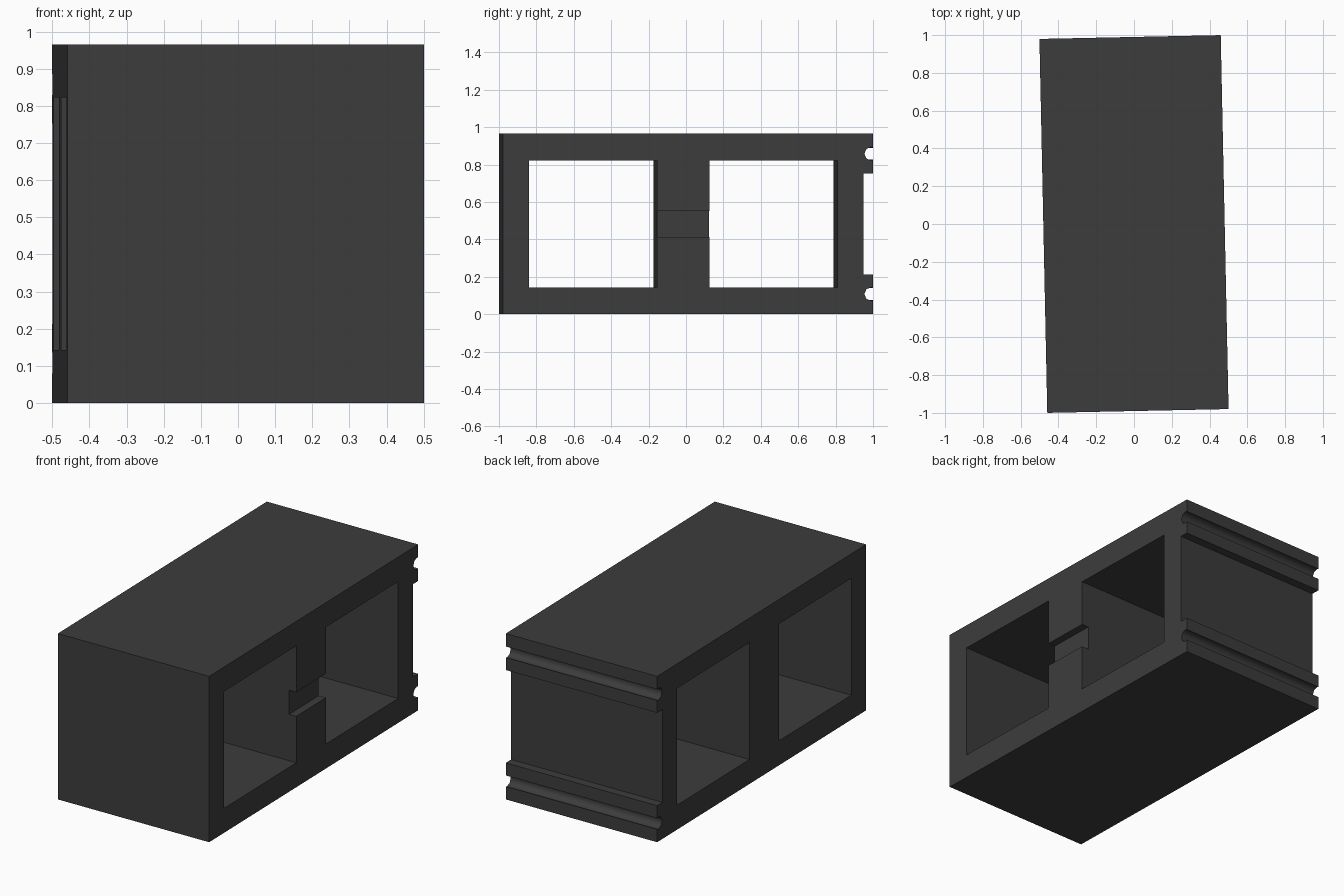
import bpy
from math import radians

cube = bpy.data.objects.get("Cube")
if cube:
    bpy.data.objects.remove(cube, do_unlink=True)

# Single dark concrete colour
concrete = bpy.data.materials.new("dark_concrete")
concrete.use_nodes = True
color = (0.046, 0.046, 0.046, 1)
concrete.diffuse_color = color
concrete.node_tree.nodes["Principled BSDF"].inputs["Base Color"].default_value = color

WIDTH, LENGTH, HEIGHT = 0.96, 1.98, 0.965
MID = HEIGHT / 2


def box(name, x, y, z):
    """Box spanning the given (low, high) ranges."""
    spans = (x, y, z)
    bpy.ops.mesh.primitive_cube_add(size=1, location=[(a + b) / 2 for a, b in spans])
    ob = bpy.context.object
    ob.name = name
    ob.scale = [b - a for a, b in spans]
    bpy.ops.object.transform_apply(location=True, rotation=True, scale=True)
    ob.data.materials.append(concrete)
    return ob


def carve(target, cutter):
    """Cut one solid out of another and discard the cutter."""
    cutter.hide_render = True
    mod = target.modifiers.new("cut", "BOOLEAN")
    mod.operation = "DIFFERENCE"
    mod.solver = "EXACT"
    mod.object = cutter
    bpy.ops.object.select_all(action="DESELECT")
    target.select_set(True)
    bpy.context.view_layer.objects.active = target
    bpy.ops.object.modifier_apply(modifier=mod.name)
    bpy.data.objects.remove(cutter, do_unlink=True)


# Solid block body
block = box("hollow_block", (-WIDTH / 2, WIDTH / 2), (-LENGTH / 2, LENGTH / 2), (0, HEIGHT))
through = (-1, 1)

# Two square cores running through the width
for low, high in ((-0.85, -0.165), (0.115, 0.8)):
    carve(block, box("core_cutter", through, (low, high), (MID - 0.34, MID + 0.34)))

# Shallow notch across the outer face of the middle web
carve(block, box("notch_cutter", (WIDTH / 2 - 0.045, 1), (-0.3, 0.25), (MID - 0.07, MID + 0.07)))

# Wide recess across the back end
carve(block, box("recess_cutter", through, (0.94, 1.2), (MID - 0.27, MID + 0.27)))

# Rounded grooves above and below the recess
for side in (-1, 1):
    bpy.ops.mesh.primitive_cylinder_add(
        vertices=8, radius=0.036, depth=2,
        location=(0, 0.98, MID + side * 0.375), rotation=(0, radians(90), 0))
    groove = bpy.context.object
    groove.data.materials.append(concrete)
    carve(block, groove)

# The block sits slightly turned
block.rotation_euler.z = radians(1.2)
bpy.ops.object.transform_apply(location=False, rotation=True, scale=False)
bpy.ops.object.shade_smooth_by_angle(angle=radians(46))
